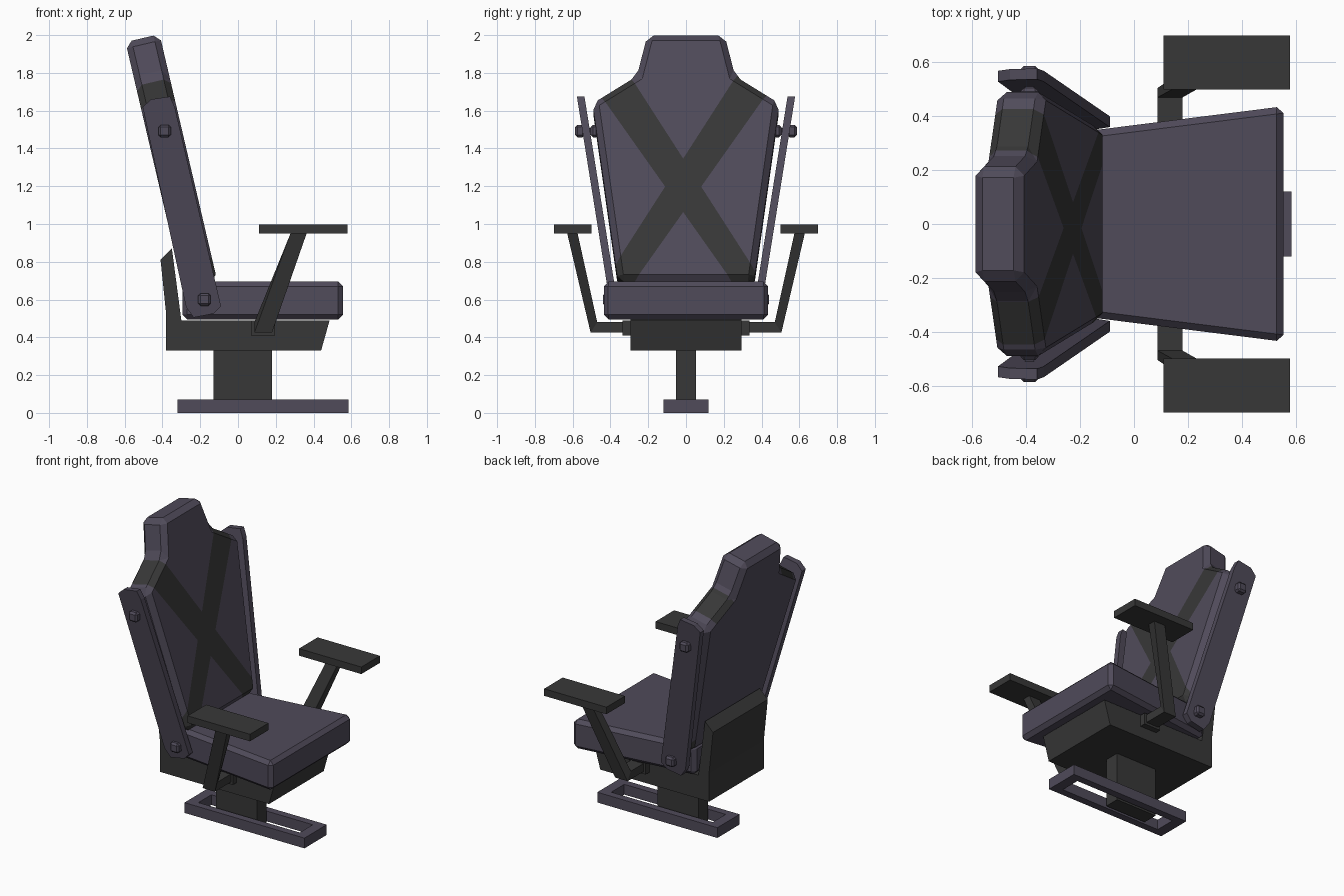
import bpy, bmesh
from mathutils import Vector

if "Cube" in bpy.data.objects:
    bpy.data.objects.remove(bpy.data.objects["Cube"])


def material(name, col):
    m = bpy.data.materials.new(name)
    m.diffuse_color = (*col, 1)
    m.use_nodes = True
    m.node_tree.nodes["Principled BSDF"].inputs["Base Color"].default_value = m.diffuse_color
    return m


PURPLE = material("purple grey", (0.080, 0.070, 0.102))
DARK = material("charcoal", (0.039, 0.039, 0.039))


def prism(pts, lo, hi, axis, bevel=0.0):
    """Extrude a 2D outline along an axis: x -> (y,z), y -> (x,z), z -> (x,y)."""
    bm = bmesh.new()
    k = "xyz".index(axis)

    def place(p, h):
        c = list(p)
        c.insert(k, h)
        return bm.verts.new(c)
    a = [place(p, lo) for p in pts]
    b = [place(p, hi) for p in pts]
    n = len(pts)
    bm.faces.new(a)
    bm.faces.new(b[::-1])
    for i in range(n):
        j = (i + 1) % n
        bm.faces.new((a[i], b[i], b[j], a[j]))
    bmesh.ops.recalc_face_normals(bm, faces=bm.faces)
    if bevel:
        bmesh.ops.bevel(bm, geom=bm.edges[:], offset=bevel, offset_type='OFFSET',
                        segments=1, profile=0.5, affect='EDGES', clamp_overlap=True)
    return bm


def finish(bm, name, *mats):
    bmesh.ops.recalc_face_normals(bm, faces=bm.faces)
    me = bpy.data.meshes.new(name)
    bm.to_mesh(me)
    bm.free()
    for m in mats:
        me.materials.append(m)
    ob = bpy.data.objects.new(name, me)
    bpy.context.collection.objects.link(ob)
    return ob


def rect(x0, x1, y0, y1):
    return [(x0, y0), (x1, y0), (x1, y1), (x0, y1)]


def box(name, mat, x0, x1, y0, y1, z0, z1, bevel=0.0):
    return finish(prism(rect(x0, x1, y0, y1), z0, z1, "z", bevel), name, mat)


# Floor frame: rectangular ring
bm = bmesh.new()
rings = []
for z in (0.0, 0.07):
    for r in (rect(-0.32, 0.585, -0.12, 0.12), rect(-0.25, 0.515, -0.07, 0.07)):
        rings.append([bm.verts.new((x, y, z)) for x, y in r])
for p, q in ((0, 1), (2, 3), (0, 2), (1, 3)):
    for i in range(4):
        j = (i + 1) % 4
        bm.faces.new((rings[p][i], rings[p][j], rings[q][j], rings[q][i]))
finish(bm, "floor_frame", PURPLE)

# Column and L-shaped seat shell
box("column", DARK, -0.13, 0.18, -0.052, 0.052, 0.0, 0.34)
finish(prism([(-0.38, 0.33), (0.44, 0.33), (0.485, 0.49), (-0.30, 0.49),
              (-0.35, 0.87), (-0.41, 0.81), (-0.38, 0.52)], -0.295, 0.295, "y"),
       "seat_shell", DARK)

# Seat cushion, wider at the front edge
finish(prism([(-0.295, -0.33), (0.555, -0.437), (0.555, 0.437), (-0.295, 0.33)],
             0.495, 0.695, "z", 0.025), "seat_cushion", PURPLE)

# Backrest, built upright with its front face on x = 0 and z measured from its foot
half = [(0.36, 0.0), (0.495, 0.945), (0.26, 1.09), (0.205, 1.305)]
bm = prism(half + [(-y, z) for y, z in half[::-1]], -0.185, 0.0, "x", 0.033)
centre = Vector((0, -0.015, 0.50))
bands = []
for s in (-1, 1):
    along = Vector((0, s * 0.56, 0.83))
    across = Vector((0, 0.83, -s * 0.56))
    bands.append((along, across))
    for side in (-1, 1):       # cut both slightly flaring edges of the band
        bmesh.ops.bisect_plane(bm, geom=bm.verts[:] + bm.edges[:] + bm.faces[:],
                               plane_co=centre + across * side * 0.079,
                               plane_no=across - along * side * 0.022)
bm.normal_update()
for f in bm.faces:             # crossing bands everywhere but on the rear
    d = f.calc_center_median() - centre
    inside = any(abs(d.dot(c)) < 0.079 + 0.022 * d.dot(a) for a, c in bands)
    f.material_index = int(inside and f.normal.x > -0.8)
for v in bm.verts:             # recline
    x, y, z = v.co
    v.co = (-0.11 + 0.974 * x - 0.234 * z, y, 0.70 + z + 0.228 * x)
finish(bm, "backrest", PURPLE, DARK)

for s, side in ((1, "left"), (-1, "right")):
    # Side plate leaning outward along the backrest
    bm = prism([(-0.235, 0.505), (-0.13, 0.525), (-0.09, 0.565), (-0.335, 1.62),
                (-0.36, 1.675), (-0.46, 1.66), (-0.505, 1.62), (-0.275, 0.56)],
               -0.02, 0.02, "y")
    for v in bm.verts:
        v.co.y = s * (0.40 + v.co.y + 0.16 * (v.co.z - 0.69))
    finish(bm, side + "_side_plate", PURPLE)

    # Bolts holding the side plate
    for tag, x, z, y0, y1 in (("upper_bolt_head", -0.388, 1.492, 0.535, 0.587),
                              ("upper_bolt_nut", -0.388, 1.492, 0.465, 0.505),
                              ("lower_bolt_head", -0.178, 0.60, 0.38, 0.44)):
        lo, hi = sorted((s * y0, s * y1))
        box(side + "_" + tag, PURPLE, x - 0.033, x + 0.033, lo, hi,
            z - 0.033, z + 0.033, 0.012)
    lo, hi = sorted((s * 0.44, s * 0.56))
    box(side + "_bolt_shaft", PURPLE, -0.405, -0.371, lo, hi, 1.475, 1.509)

    # Arm mount, bent arm and pad
    lo, hi = sorted((s * 0.28, s * 0.335))
    box(side + "_arm_mount", DARK, 0.07, 0.195, lo, hi, 0.41, 0.488)
    bm = bmesh.new()
    secs = []
    for (yo, zo), (yi, zi), x0, x1 in (((0.30, 0.425), (0.30, 0.48), 0.087, 0.18),
                                       ((0.505, 0.425), (0.47, 0.48), 0.087, 0.18),
                                       ((0.63, 0.955), (0.575, 0.955), 0.28, 0.365)):
        secs.append([bm.verts.new((x, s * y, z)) for x, y, z in
                     ((x0, yo, zo), (x1, yo, zo), (x1, yi, zi), (x0, yi, zi))])
    for p, q in zip(secs, secs[1:]):
        for i in range(4):
            j = (i + 1) % 4
            bm.faces.new((p[i], p[j], q[j], q[i]))
    bm.faces.new(secs[0])
    bm.faces.new(secs[-1])
    finish(bm, side + "_arm", DARK)
    lo, hi = sorted((s * 0.50, s * 0.70))
    box(side + "_arm_pad", DARK, 0.11, 0.58, lo, hi, 0.95, 0.998)
